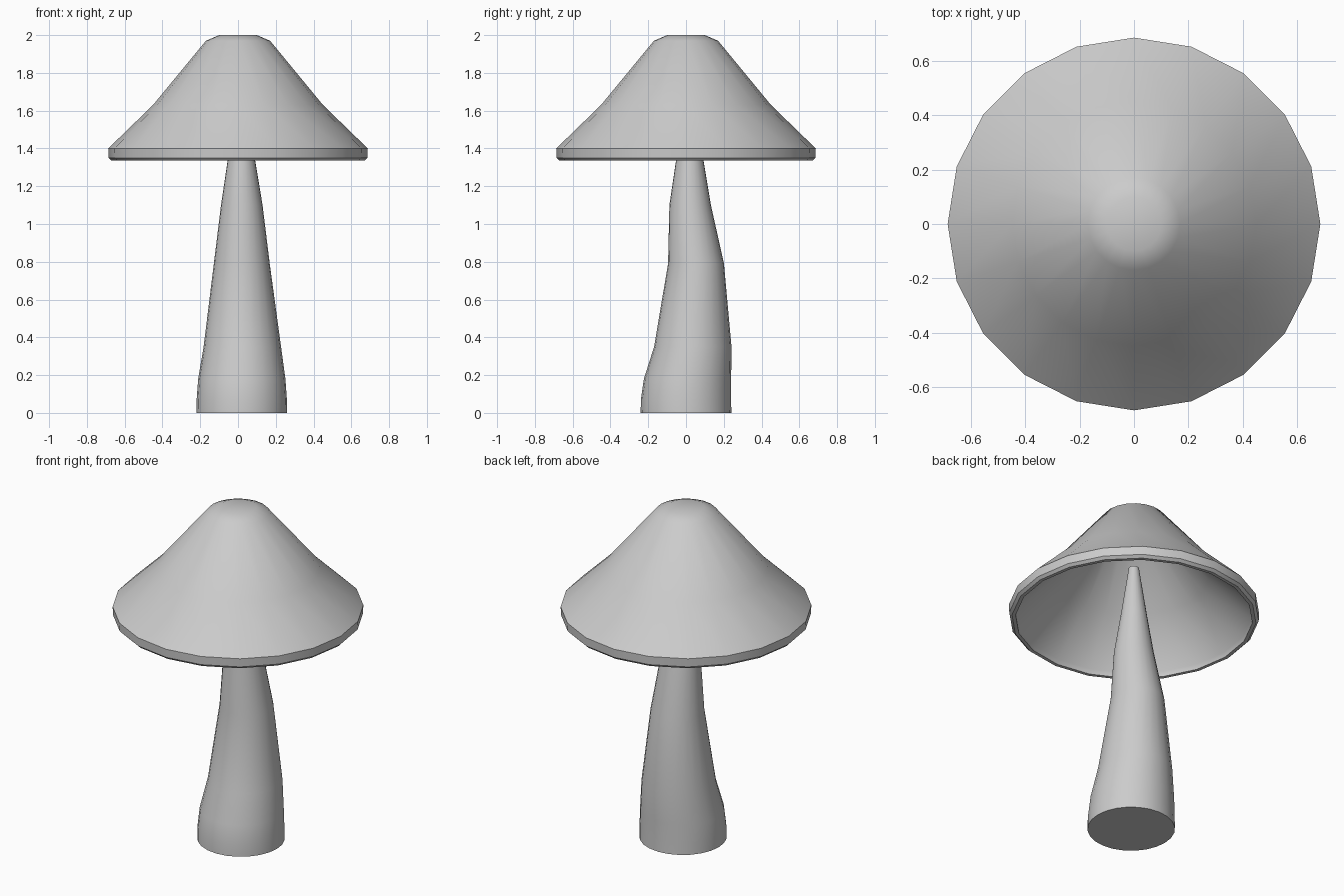
import bpy, bmesh, math

if "Cube" in bpy.data.objects:
    bpy.data.objects.remove(bpy.data.objects["Cube"])

def loft(name, rings, sides, angle):
    """Skin a stack of circles (cx, cy, z, radius), closing both ends."""
    bm = bmesh.new()
    loops = []
    for cx, cy, z, r in rings:
        loops.append([bm.verts.new((cx + r * math.cos(2 * math.pi * i / sides),
                                    cy + r * math.sin(2 * math.pi * i / sides), z))
                      for i in range(sides)])
    for a, b in zip(loops, loops[1:]):
        for i in range(sides):
            j = (i + 1) % sides
            bm.faces.new((a[i], a[j], b[j], b[i]))
    bm.faces.new(loops[0])
    bm.faces.new(loops[-1])
    bmesh.ops.recalc_face_normals(bm, faces=bm.faces)
    mesh = bpy.data.meshes.new(name)
    bm.to_mesh(mesh)
    bm.free()
    obj = bpy.data.objects.new(name, mesh)
    bpy.context.collection.objects.link(obj)
    bpy.ops.object.select_all(action='DESELECT')
    obj.select_set(True)
    bpy.context.view_layer.objects.active = obj
    bpy.ops.object.shade_smooth_by_angle(angle=math.radians(angle))
    return obj

# Hollow cap: outer skin from crown to rim, then the inner skin back up
cap_profile = [(2.0, 0.10), (1.97, 0.17), (1.63, 0.45), (1.40, 0.687),
               (1.35, 0.685), (1.335, 0.67), (1.335, 0.65), (1.365, 0.645),
               (1.60, 0.41), (1.93, 0.145), (1.955, 0.09)]
loft("mushroom_cap", [(0, 0, z, r) for z, r in cap_profile], 20, 40)

# Slightly bent, tapering stem whose tip ends inside the cap
stem = [(0.02, 0.0, 0.0, 0.24), (0.02, 0.0, 0.07, 0.239),
        (0.02, 0.008, 0.18, 0.231), (0.023, 0.036, 0.35, 0.205),
        (0.02, 0.053, 0.79, 0.148), (0.02, 0.022, 1.10, 0.11),
        (0.018, 0.02, 1.335, 0.073), (0.018, 0.02, 1.64, 0.028)]
loft("mushroom_stem", stem, 24, 40)
